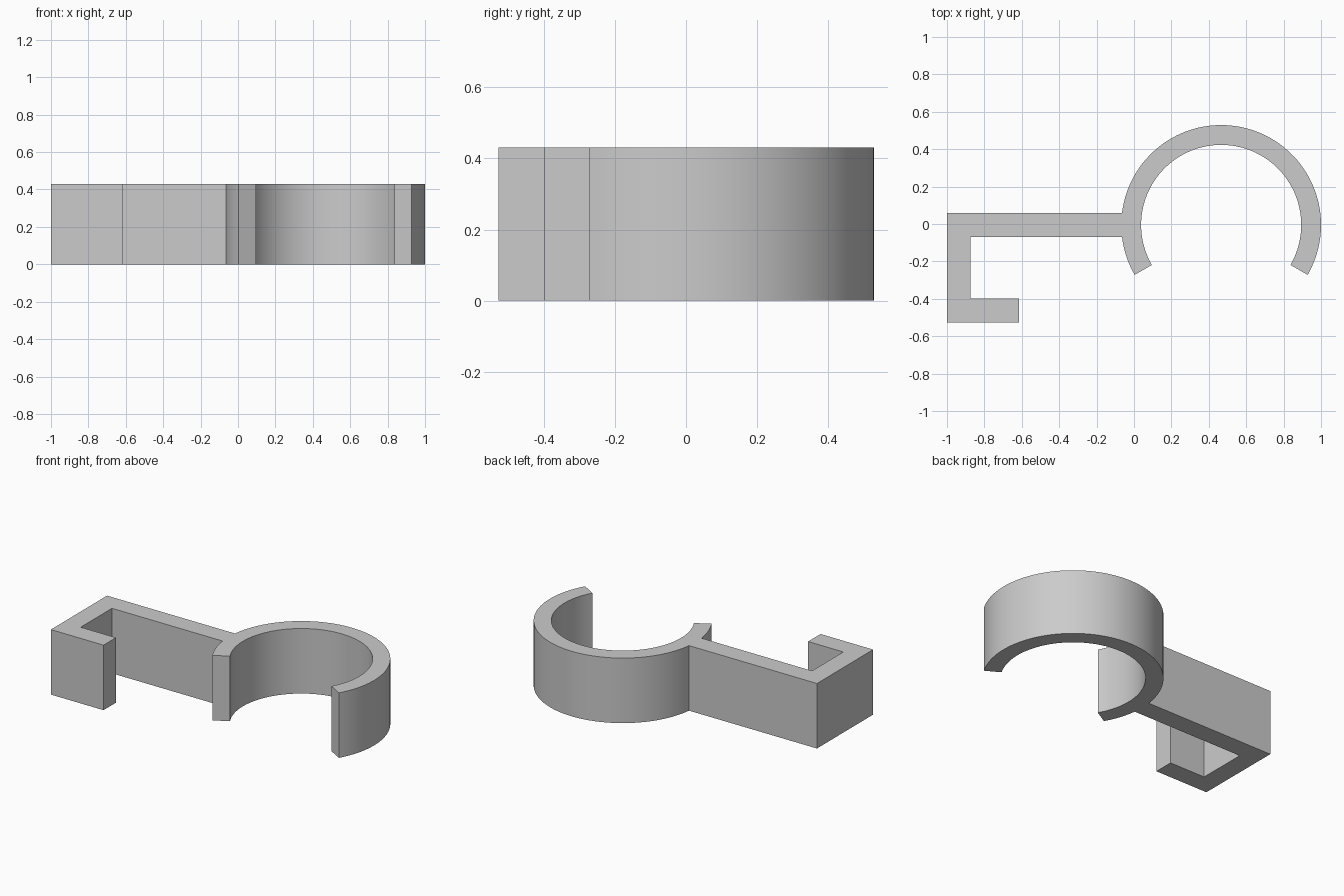
import bpy, bmesh
from math import radians, degrees, asin, cos, sin

cube = bpy.data.objects.get("Cube")
if cube:
    bpy.data.objects.remove(cube, do_unlink=True)

HEIGHT = 0.43
CX, CY = 0.466, -0.005          # centre of the ring
R_OUT, R_IN = 0.534, 0.428
ARM = 0.065                     # half width of the arm
HOOK_Y = -0.527


def arc(radius, start, end, steps):
    """Points along the ring, angles in degrees."""
    angles = [radians(start + (end - start) * i / steps) for i in range(steps + 1)]
    return [(CX + radius * cos(a), CY + radius * sin(a)) for a in angles]


# Plain grey plastic
grey = bpy.data.materials.new("plain_grey")
grey.use_nodes = True
colour = (0.6, 0.6, 0.6, 1)
grey.diffuse_color = colour
grey.node_tree.nodes["Principled BSDF"].inputs["Base Color"].default_value = colour

# Outline: open ring, straight arm, and square hook
joint = degrees(asin(ARM / R_OUT))
outline = arc(R_OUT, -30, 180 - joint, 72)
outline += [
    (-1, CY + ARM), (-1, HOOK_Y), (-0.615, HOOK_Y), (-0.615, -0.397),
    (-0.873, -0.397), (-0.873, CY - ARM),
]
outline += arc(R_OUT, 180 + joint, 210, 10)
outline += arc(R_IN, 210, -30, 84)

# Extrude the outline upward
bm = bmesh.new()
base = bm.faces.new([bm.verts.new((x, y, 0)) for x, y in outline])
top = bmesh.ops.extrude_face_region(bm, geom=[base], use_keep_orig=True)["geom"]
bmesh.ops.translate(bm, vec=(0, 0, HEIGHT),
                    verts=[v for v in top if isinstance(v, bmesh.types.BMVert)])
bmesh.ops.recalc_face_normals(bm, faces=bm.faces)
mesh = bpy.data.meshes.new("clip_with_hook")
bm.to_mesh(mesh)
bm.free()
mesh.materials.append(grey)

clip = bpy.data.objects.new("clip_with_hook", mesh)
bpy.context.collection.objects.link(clip)
bpy.context.view_layer.objects.active = clip
clip.select_set(True)
bpy.ops.object.shade_smooth_by_angle(angle=radians(30))
